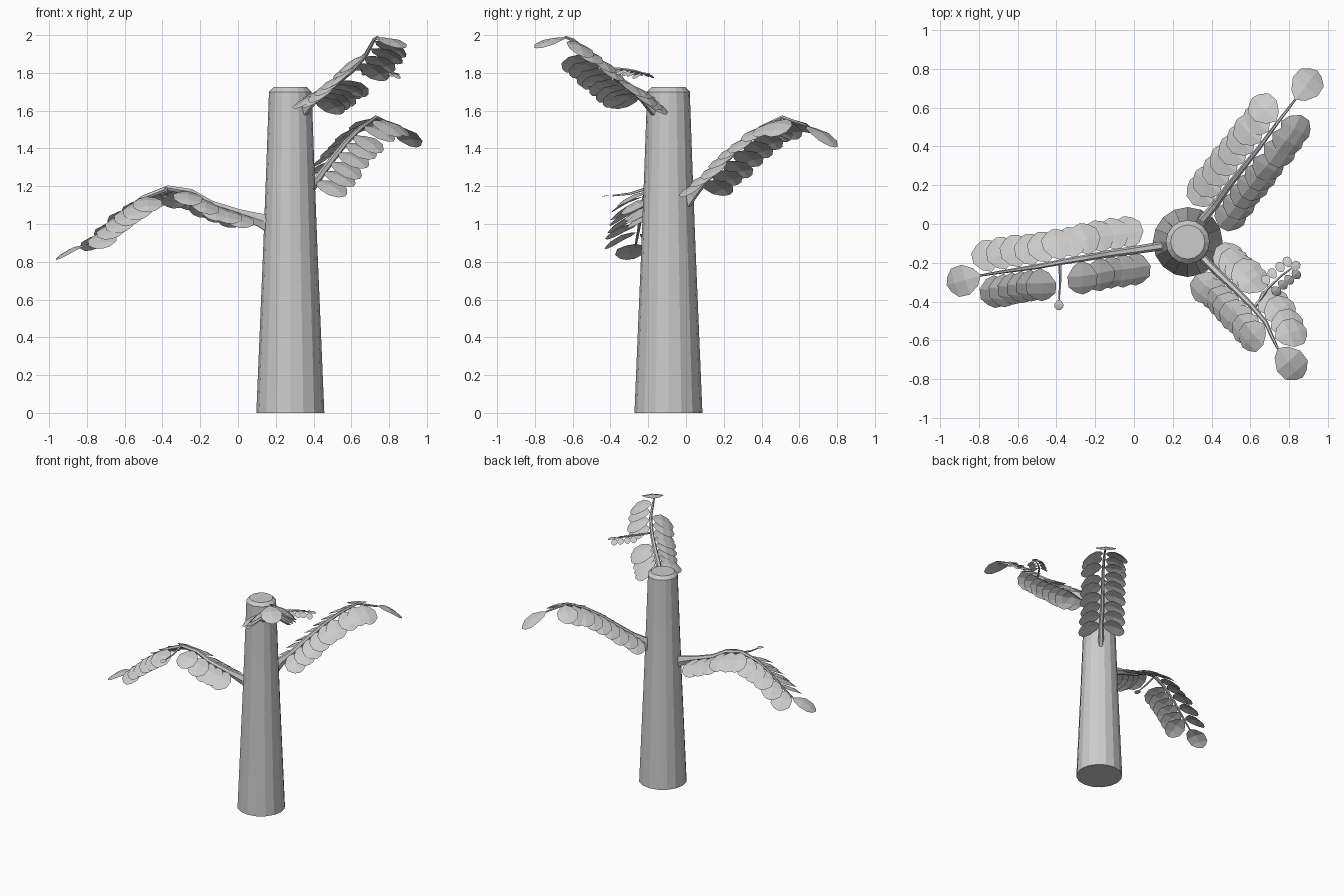
import bpy, bmesh, math, random
from mathutils import Vector

if "Cube" in bpy.data.objects:
    bpy.data.objects.remove(bpy.data.objects["Cube"])

random.seed(4)
grey = bpy.data.materials.new("light_grey")
grey.diffuse_color = (0.6, 0.6, 0.6, 1)
grey.use_nodes = True
grey.node_tree.nodes["Principled BSDF"].inputs["Base Color"].default_value = grey.diffuse_color
UP = Vector((0, 0, 1))


def finish(bm, name, solid=True):
    if solid:
        bmesh.ops.recalc_face_normals(bm, faces=bm.faces)
    me = bpy.data.meshes.new(name)
    bm.to_mesh(me)
    bm.free()
    me.materials.append(grey)
    ob = bpy.data.objects.new(name, me)
    bpy.context.collection.objects.link(ob)
    return ob


def skin(bm, rings):
    """Join rings of points into a closed tube."""
    rows = [[bm.verts.new(p) for p in r] for r in rings]
    n = len(rows[0])
    for a, b in zip(rows, rows[1:]):
        for i in range(n):
            j = (i + 1) % n
            bm.faces.new((a[i], a[j], b[j], b[i]))
    bm.faces.new(rows[0][::-1])
    bm.faces.new(rows[-1])


def sample(path, t):
    """Point and tangent at a fraction of the horizontal length."""
    pts = [Vector(p) for p in path]
    lens = [(b - a).xy.length for a, b in zip(pts, pts[1:])]
    d = t * sum(lens)
    for a, b, l in zip(pts, pts[1:], lens):
        if d <= l or b is pts[-1]:
            return a.lerp(b, d / l), (b - a).normalized()
        d -= l


def stem(bm, path, sizes, n=6):
    """Tapered tube; sizes are (half width, half height)."""
    pts = [Vector(p) for p in path]
    rings = []
    for i, p in enumerate(pts):
        tan = (pts[min(i + 1, len(pts) - 1)] - pts[max(i - 1, 0)]).normalized()
        side = tan.cross(UP).normalized()
        top = side.cross(tan)
        w, h = sizes[i]
        rings.append([p + side * w * math.cos(2 * math.pi * k / n)
                      + top * h * math.sin(2 * math.pi * k / n) for k in range(n)])
    skin(bm, rings)


# half outline of a leaf: along length, half width
OUTLINE = [(0.14, 0.24), (0.42, 0.42), (0.74, 0.4), (0.93, 0.2)]


def leaf(bm, base, along, across, length, width):
    """Folded leaf with a raised midrib and bent tip."""
    nrm = along.cross(across).normalized()
    if nrm.z < 0:
        nrm = -nrm

    def at(u, v):
        bend = 0.10 * math.sin(math.pi * u) - 0.12 * abs(v)
        return bm.verts.new(base + along * u * length + across * v * width
                            + nrm * bend * length)
    mid = [at(u, 0) for u in (0, 0.42, 0.74, 1)]
    faces = []
    for s in (1, -1):
        a, b, c, d = [at(u, s * v) for u, v in OUTLINE]
        for loop in ((mid[0], a, b, mid[1]), (mid[1], b, c, mid[2]), (mid[2], c, d, mid[3])):
            faces.append(bm.faces.new(loop))
    for f in faces:
        f.normal_update()
        if f.normal.dot(nrm) < 0:
            f.normal_flip()


def side_leaf(bm, path, t, side, length=0.19, width=0.185):
    p, tan = sample(path, t)
    fwd = Vector((tan.x, tan.y, 0)).normalized()
    out = Vector((-fwd.y, fwd.x, 0)) * side
    droop = math.radians(27 + random.uniform(-4, 4))
    along = (out * math.cos(droop) - UP * math.sin(droop) + fwd * 0.12).normalized()
    pitch = 0.4 * math.asin(tan.z)
    across = fwd * math.cos(pitch) + UP * math.sin(pitch)
    across = (across - along * across.dot(along)).normalized()
    leaf(bm, p + out * 0.01, along, across, length, width)


def end_leaf(bm, base, tip, width):
    base, tip = Vector(base), Vector(tip)
    v = tip - base
    leaf(bm, base, v.normalized(), v.cross(UP).normalized(), v.length, width)


def spread(a, b, n):
    return [a + (b - a) * i / (n - 1) for i in range(n)]


# trunk
bm = bmesh.new()
skin(bm, [[(0.277 + r * math.cos(math.pi * k / 8), -0.093 + r * math.sin(math.pi * k / 8), z)
           for k in range(16)]
          for r, z in ((0.18, 0), (0.162, 0.43), (0.144, 0.86), (0.128, 1.28),
                       (0.113, 1.70), (0.088, 1.725))])
finish(bm, "trunk")

# branches: path, leaf positions left and right, tip of end leaf, side twig
branches = {
    "left_branch": dict(
        path=[(0.19, -0.105, 0.99), (0.13, -0.115, 1.015), (0.0, -0.135, 1.06), (-0.14, -0.155, 1.105),
              (-0.25, -0.175, 1.17), (-0.37, -0.195, 1.19), (-0.5, -0.22, 1.14),
              (-0.6, -0.235, 1.07), (-0.7, -0.25, 0.975), (-0.79, -0.265, 0.895)],
        left=spread(0.19, 0.38, 4) + [0.47] + spread(0.69, 0.93, 6),
        right=spread(0.2, 0.94, 11), tip=(-0.965, -0.315, 0.81),
        twig=[(-0.38, -0.2, 1.19), (-0.38, -0.3, 1.16), (-0.385, -0.39, 1.15)],
        buds=[]),
    "front_branch": dict(
        path=[(0.32, -0.13, 1.59), (0.365, -0.185, 1.635), (0.43, -0.25, 1.69), (0.52, -0.335, 1.75),
              (0.61, -0.425, 1.82), (0.68, -0.51, 1.90), (0.72, -0.6, 1.975), (0.74, -0.64, 1.99)],
        left=spread(0.2, 0.46, 5) + spread(0.68, 0.92, 4),
        right=spread(0.24, 0.78, 8), tip=(0.87, -0.79, 1.93),
        twig=[(0.62, -0.43, 1.82), (0.69, -0.33, 1.82), (0.76, -0.265, 1.81), (0.81, -0.23, 1.80)],
        buds=spread(0.5, 1, 4)),
    "back_branch": dict(
        path=[(0.335, -0.01, 1.13), (0.36, 0.03, 1.165), (0.42, 0.1, 1.235), (0.49, 0.2, 1.33),
              (0.57, 0.3, 1.43), (0.65, 0.4, 1.51), (0.73, 0.51, 1.565), (0.83, 0.64, 1.52)],
        left=spread(0.16, 0.82, 9),
        right=spread(0.16, 0.55, 6) + spread(0.66, 0.84, 3), tip=(0.945, 0.79, 1.405),
        twig=None, buds=[]),
}

for name, b in branches.items():
    path = b["path"]
    n = len(path)
    # stem with a flared root
    bm = bmesh.new()
    sizes = []
    for i in range(n):
        t = i / (n - 1)
        sizes.append((0.025 - 0.019 * t, 0.027 - 0.02 * t + (0.03, 0.018)[i] if i < 2
                      else 0.027 - 0.02 * t))
    stem(bm, path, sizes)
    if b["twig"]:
        m = len(b["twig"])
        stem(bm, b["twig"], [(0.009 - 0.005 * i / (m - 1),) * 2 for i in range(m)], 5)
    finish(bm, name)

    # leaves
    bm = bmesh.new()
    for side, ts in ((1, b["left"]), (-1, b["right"])):
        for t in ts:
            side_leaf(bm, path, t, side)
    end_leaf(bm, path[-1], b["tip"], 0.19)
    if b["twig"]:
        p, tan = sample(b["twig"], 1)
        end_leaf(bm, p, p + tan * 0.055, 0.055)
        for t in b["buds"]:
            for s in (1, -1):
                side_leaf(bm, b["twig"], t, s, 0.065, 0.055)
    finish(bm, name + "_leaves", False)
